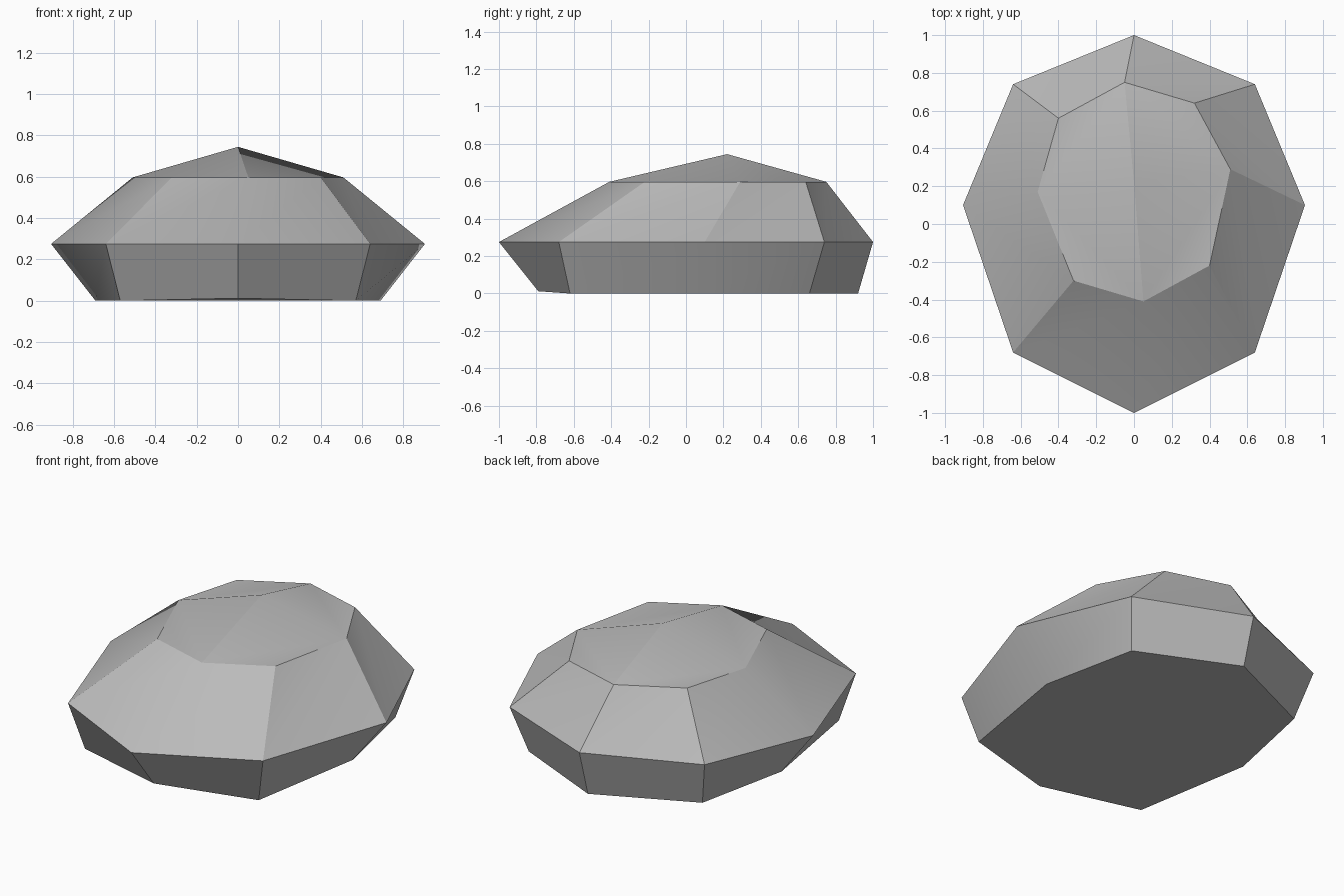
import bpy, bmesh, math

cube = bpy.data.objects.get("Cube")
if cube:
    bpy.data.objects.remove(cube, do_unlink=True)

stone = bpy.data.materials.new("grey stone")
stone.use_nodes = True
color = (0.5, 0.5, 0.5, 1)
stone.diffuse_color = color
stone.node_tree.nodes["Principled BSDF"].inputs["Base Color"].default_value = color


def mirrored(half):
    """Complete a ring, front to back along +x, with its mirror image."""
    return half + [(-x, y, z) for x, y, z in reversed(half[1:-1])]


# Rings run counterclockwise from the front
base = mirrored([(0, -0.79, 0.012), (0.57, -0.62, 0), (0.69, 0.09, 0),
                 (0.57, 0.66, 0), (0, 0.92, 0)])
rim = mirrored([(0, -1, 0.275), (0.64, -0.68, 0.275), (0.905, 0.1, 0.275),
                (0.64, 0.74, 0.275), (0, 1, 0.275)])
shoulder = [(x, y, 0.597) for x, y in
            [(0.05, -0.41), (0.4, -0.22), (0.51, 0.29), (0.32, 0.64),
             (-0.05, 0.75), (-0.4, 0.56), (-0.51, 0.17), (-0.32, -0.3)]]

bm = bmesh.new()
base, rim, shoulder = [[bm.verts.new(p) for p in ring]
                       for ring in (base, rim, shoulder)]
peak = bm.verts.new((0, 0.22, 0.745))

# Flat underside
bm.faces.new(base[::-1])

# Undercut skirt and sloping sides
for i in range(8):
    j = (i + 1) % 8
    bm.faces.new((base[i], base[j], rim[j], rim[i]))
    bm.faces.new((rim[i], rim[j], shoulder[j]))
    bm.faces.new((rim[i], shoulder[j], shoulder[i]))

# Crown: four facets to the peak, with level ledges at the corners
for i in range(0, 8, 2):
    a, b, c = shoulder[i], shoulder[i + 1], shoulder[(i + 2) % 8]
    bm.faces.new((a, b, c))
    bm.faces.new((a, c, peak))

bmesh.ops.recalc_face_normals(bm, faces=bm.faces)
mesh = bpy.data.meshes.new("rock")
bm.to_mesh(mesh)
bm.free()
mesh.materials.append(stone)
rock = bpy.data.objects.new("rock", mesh)
bpy.context.collection.objects.link(rock)
bpy.context.view_layer.objects.active = rock
rock.select_set(True)
bpy.ops.object.shade_smooth_by_angle(angle=math.radians(30))
